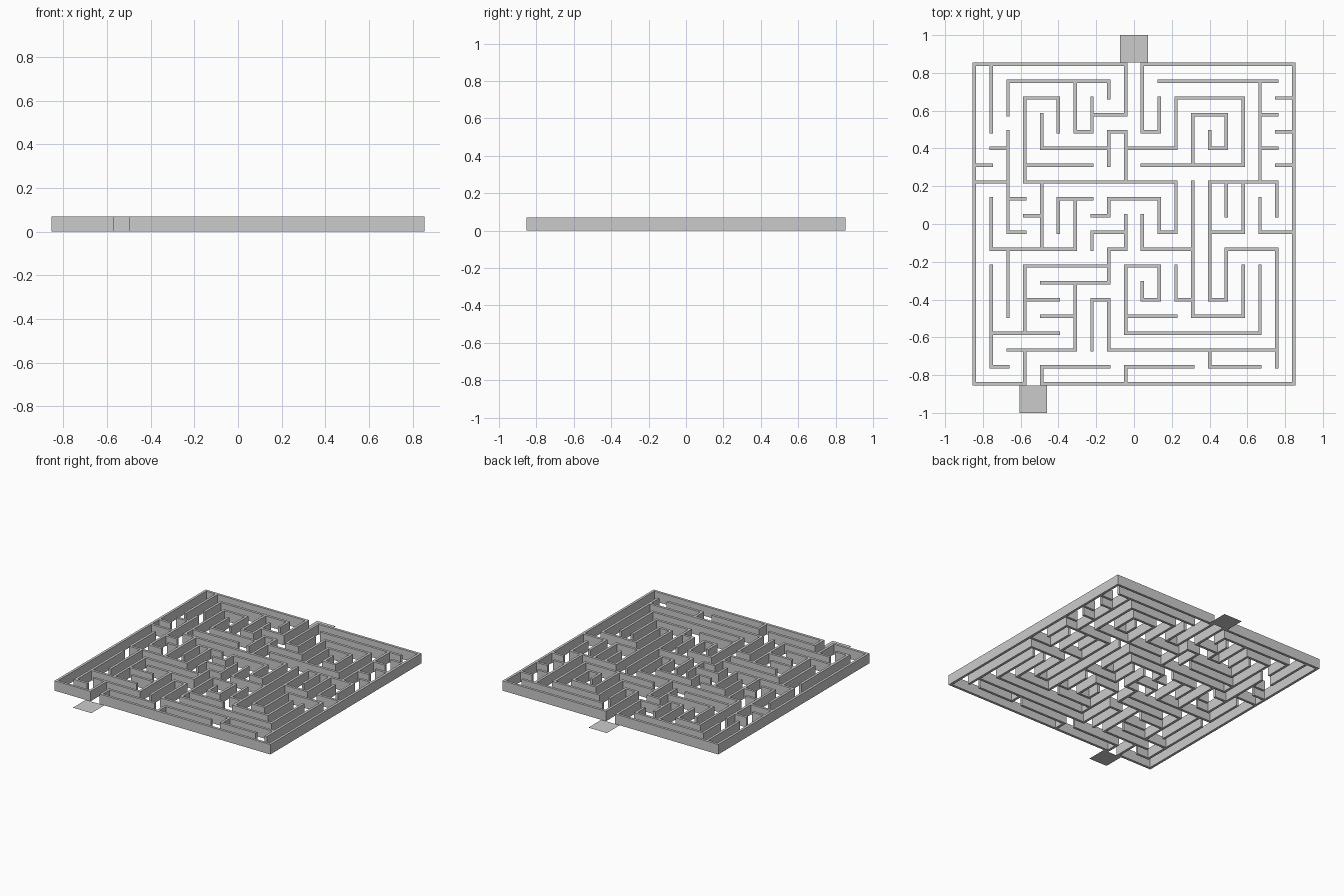
import bpy, bmesh

if "Cube" in bpy.data.objects:
    bpy.data.objects.remove(bpy.data.objects["Cube"])

N, HALF, T, H = 19, 0.845, 0.018, 0.071   # cells per side, wall centre line, thickness, height
STEP = 2 * HALF / N
filled = set()   # even indices are wall posts, odd indices are spans between them


def row(j, *runs):
    """Left-right walls on grid line j (0 = back)."""
    for a, b in runs:
        filled.update((k, 2 * j) for k in range(2 * a, 2 * b + 1))


def col(i, *runs):
    """Front-back walls on grid line i (0 = left)."""
    for a, b in runs:
        filled.update((2 * i, k) for k in range(2 * a, 2 * b + 1))


# Outer walls with the two openings
row(0, (0, 9), (10, 19))
row(19, (0, 3), (4, 19))
col(0, (0, 19))
col(19, (0, 19))

# Inner walls running left to right
row(1, (2, 8), (11, 18))
row(2, (3, 5), (12, 16), (18, 19))
row(3, (7, 9), (13, 15), (17, 18))
row(4, (6, 7), (8, 9), (10, 11), (18, 19))
row(5, (1, 2), (4, 8), (9, 12), (14, 15), (17, 18))
row(6, (0, 1), (3, 7), (10, 16), (18, 19))
row(7, (0, 2), (3, 12), (14, 18))
row(8, (2, 3), (5, 7), (8, 11))
row(9, (3, 4), (7, 8))
row(10, (2, 3), (7, 9), (11, 12), (14, 16), (17, 19))
row(11, (1, 6), (8, 9), (10, 13), (15, 18))
row(12, (3, 8), (9, 11))
row(13, (4, 8))
row(14, (3, 5), (7, 8), (10, 11), (12, 13), (14, 15))
row(15, (4, 6), (9, 12), (13, 16))
row(16, (1, 5), (9, 17))
row(17, (2, 6), (8, 18))
row(18, (1, 2), (4, 8), (9, 13), (14, 17))

# Inner walls running back to front
col(1, (0, 4), (8, 11), (12, 18))
col(2, (1, 3), (4, 10), (11, 15))
col(3, (2, 7), (12, 16), (17, 19))
col(4, (3, 5), (7, 11), (18, 19))
col(5, (2, 4), (8, 10))
col(6, (1, 4), (8, 11), (13, 17))
col(7, (2, 4), (10, 11), (14, 17))
col(8, (1, 2), (4, 6), (8, 9), (11, 13), (14, 17))
col(9, (0, 3), (4, 7), (9, 11), (12, 16), (18, 19))
col(10, (0, 4), (9, 11), (13, 14))
col(11, (2, 4), (8, 10), (12, 14))
col(12, (2, 5), (7, 10), (12, 14))
col(13, (3, 6), (7, 15))
col(14, (4, 5), (7, 14), (17, 18))
col(15, (3, 5), (7, 9), (11, 14))
col(16, (2, 6), (7, 10), (12, 15))
col(17, (1, 7), (8, 10), (12, 16))
col(18, (7, 9), (11, 18))


def edge(k):
    """Coordinate of the k-th cell boundary on the post/span grid."""
    return -HALF + (k // 2) * STEP + (T / 2 if k % 2 else -T / 2)


def finish(bm, name):
    mesh = bpy.data.meshes.new(name)
    bm.to_mesh(mesh)
    bm.free()
    bpy.context.collection.objects.link(bpy.data.objects.new(name, mesh))


# Maze walls: one clean shell around the filled cells
bm = bmesh.new()
verts = {}


def vert(a, b, z):
    if (a, b, z) not in verts:
        verts[a, b, z] = bm.verts.new((edge(a), -edge(b), z))
    return verts[a, b, z]


for a, b in sorted(filled):
    ring = [(a, b), (a, b + 1), (a + 1, b + 1), (a + 1, b)]
    bm.faces.new([vert(*p, H) for p in ring])
    bm.faces.new([vert(*p, 0) for p in reversed(ring)])
    sides = [(-1, 0), (0, 1), (1, 0), (0, -1)]
    for n, (da, db) in enumerate(sides):
        if (a + da, b + db) not in filled:
            p, q = ring[n], ring[(n + 1) % 4]
            bm.faces.new([vert(*p, 0), vert(*q, 0), vert(*q, H), vert(*p, H)])
finish(bm, "maze_walls")


# Flat pads outside the two openings
def pad(name, cell, side):
    x, w = -HALF + (cell + 0.5) * STEP, 0.073
    y0, y1 = sorted((side * (HALF + T / 2), side * 1.0))
    bm = bmesh.new()
    bm.faces.new([bm.verts.new((px, py, 0)) for px, py in
                  ((x - w, y0), (x + w, y0), (x + w, y1), (x - w, y1))])
    finish(bm, name)


pad("entrance_pad", 3, -1)
pad("exit_pad", 9, 1)
